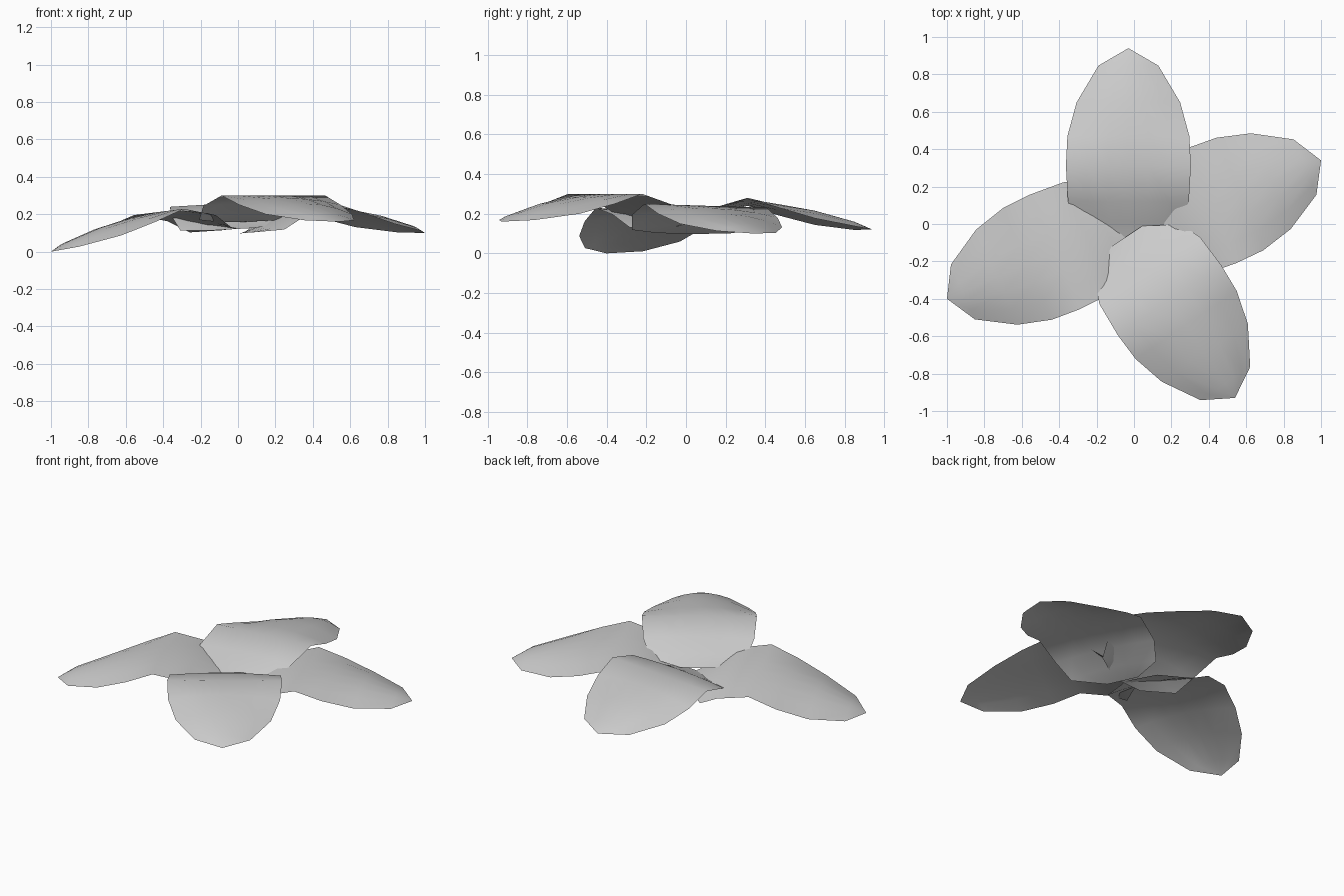
import bpy, bmesh, math

cube = bpy.data.objects.get("Cube")
if cube:
    bpy.data.objects.remove(cube, do_unlink=True)

# Single soft grey material
grey = bpy.data.materials.new("petal_grey")
grey.use_nodes = True
grey.diffuse_color = (0.6, 0.6, 0.6, 1)
grey.node_tree.nodes["Principled BSDF"].inputs["Base Color"].default_value = (0.6, 0.6, 0.6, 1)

# Petal rows: distance from tip, half width, height on midrib, height on rim
ROWS = [
    (0.093, 0.160, 0.200, 0.168),
    (0.290, 0.277, 0.255, 0.200),
    (0.470, 0.326, 0.285, 0.250),
    (0.630, 0.334, 0.300, 0.300),
    (0.820, 0.323, 0.260, 0.245),
    (0.930, 0.278, 0.200, 0.170),
    (1.040, 0.100, 0.160, 0.160),
]
ACROSS = [-1, -0.67, -0.33, 0, 0.33, 0.67, 1]


def make_petal(name, tip, angle, lift, pitch, roll):
    """Thin arched petal; angle is its outward direction in degrees."""
    a = math.radians(angle)
    out_x, out_y = math.cos(a), math.sin(a)
    bm = bmesh.new()

    def point(s, u, z):
        # u runs to the right when looking outward along the petal
        return bm.verts.new((tip[0] - s * out_x + u * out_y,
                             tip[1] - s * out_y - u * out_x,
                             z + lift + pitch * s + roll * u))

    end = point(0, 0, 0.16)
    rows = [[point(s, half * t, mid + (rim - mid) * t * t) for t in ACROSS]
            for s, half, mid, rim in ROWS]
    for i in range(len(ACROSS) - 1):
        bm.faces.new((end, rows[0][i + 1], rows[0][i]))
        for near, far in zip(rows, rows[1:]):
            bm.faces.new((near[i], near[i + 1], far[i + 1], far[i]))
    bmesh.ops.recalc_face_normals(bm, faces=bm.faces)
    if sum(f.normal.z for f in bm.faces) < 0:
        bmesh.ops.reverse_faces(bm, faces=bm.faces)
    for f in bm.faces:
        f.smooth = True
    mesh = bpy.data.meshes.new(name)
    bm.to_mesh(mesh)
    bm.free()
    mesh.materials.append(grey)
    bpy.context.collection.objects.link(bpy.data.objects.new(name, mesh))


# Four overlapping petals around the centre
make_petal("front_petal", (0.54, -0.93), -56.2, 0.0, 0.0, 0.0)
make_petal("back_petal", (-0.03, 0.94), 90, -0.04, 0.0, 0.06)
make_petal("left_petal", (1.0, 0.34), 22.5, -0.06, 0.0, 0.03)
make_petal("right_petal", (-1.0, -0.40), 203.5, -0.16, 0.115, -0.05)
